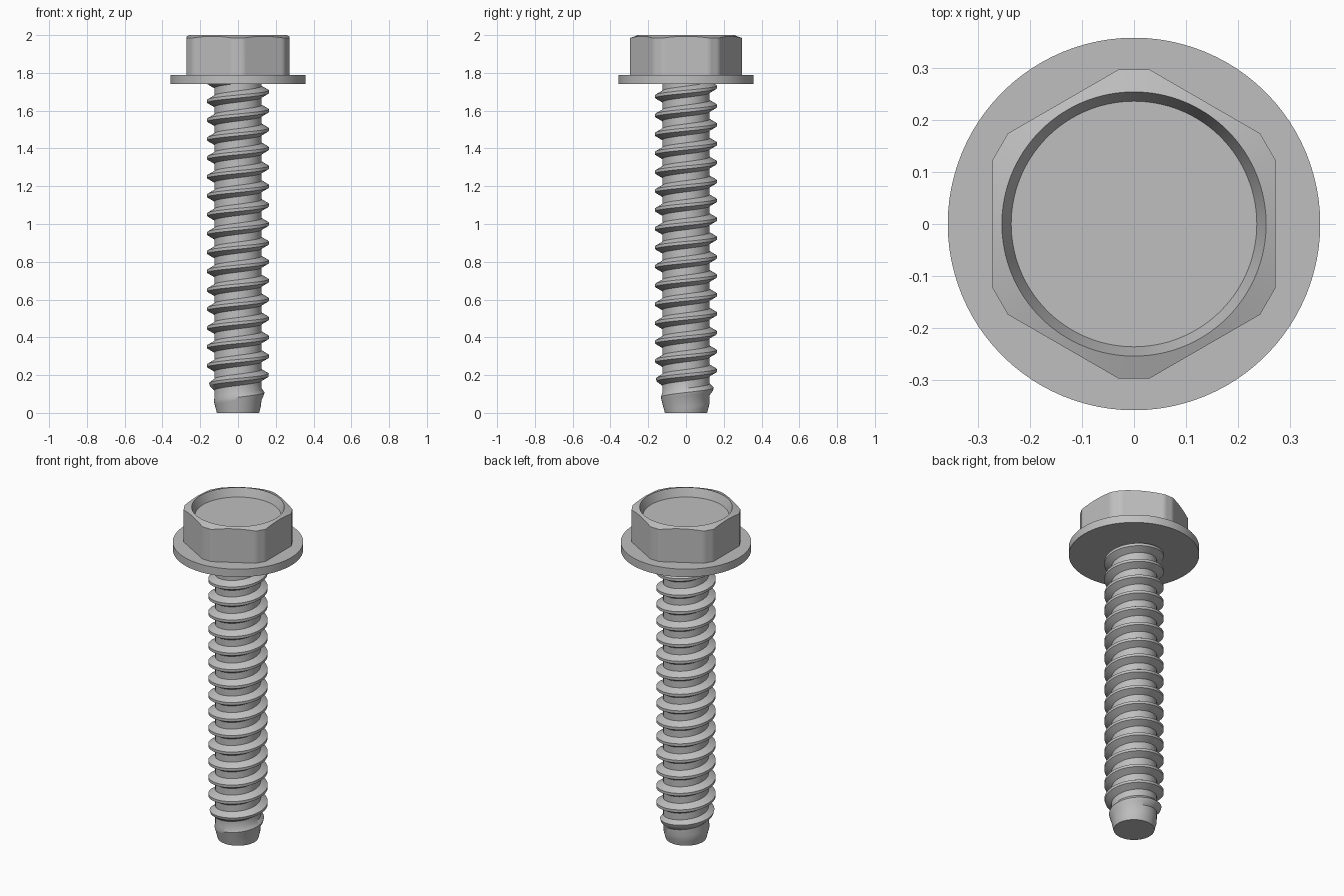
import bpy
import bmesh
from math import pi, cos, sin, tan, atan, radians

cube = bpy.data.objects.get("Cube")
if cube:
    bpy.data.objects.remove(cube, do_unlink=True)

steel = bpy.data.materials.new("grey steel")
steel.use_nodes = True
GREY = (0.52, 0.52, 0.52, 1)
steel.diffuse_color = GREY
steel.node_tree.nodes["Principled BSDF"].inputs["Base Color"].default_value = GREY


def finish(name, bm):
    """Turn a bmesh into a shaded, coloured object."""
    bmesh.ops.remove_doubles(bm, verts=bm.verts, dist=1e-5)
    bmesh.ops.dissolve_degenerate(bm, edges=bm.edges, dist=1e-6)
    bmesh.ops.recalc_face_normals(bm, faces=bm.faces)
    mesh = bpy.data.meshes.new(name)
    bm.to_mesh(mesh)
    bm.free()
    mesh.materials.append(steel)
    obj = bpy.data.objects.new(name, mesh)
    bpy.context.collection.objects.link(obj)
    bpy.ops.object.select_all(action='DESELECT')
    obj.select_set(True)
    bpy.context.view_layer.objects.active = obj
    bpy.ops.object.shade_smooth_by_angle(angle=radians(35))
    return obj


def loft(bm, rows, closed=True):
    """Skin quads between successive rows of points."""
    rows = [[bm.verts.new(p) for p in row] for row in rows]
    n = len(rows[0])
    for a, b in zip(rows, rows[1:]):
        for i in range(n if closed else n - 1):
            j = (i + 1) % n
            bm.faces.new((a[i], a[j], b[j], b[i]))
    return rows


def polar(radius, angle, z):
    return (radius * cos(angle), radius * sin(angle), z)


def span(a, b, n):
    return [a + (b - a) * i / n for i in range(n)]


# Hex head: trimmed corners, conical top chamfer, shallow dished recess
APOTHEM, CORNER, RIM = 0.272, 0.297, 0.254
TOP, SEAT = 2.0, 1.785
cut = atan((APOTHEM / cos(pi / 6) - CORNER) * tan(pi / 3) / CORNER)
sector = span(-pi / 6, -cut, 9) + span(-cut, cut, 4) + span(cut, pi / 6, 9)
outline = []
for side in range(6):
    for off in sector:
        r = min(CORNER / cos(off), APOTHEM / cos(pi / 6 - abs(off)))
        outline.append((r, pi / 2 + side * pi / 3 + off))

bm = bmesh.new()
head = loft(bm, [
    [polar(r, a, SEAT) for r, a in outline],
    [polar(r, a, TOP - 0.35 * (r - RIM)) for r, a in outline],
    [polar(RIM, a, TOP) for r, a in outline],
    [polar(0.236, a, TOP - 0.05) for r, a in outline],
])
bm.faces.new(head[0])
bm.faces.new(head[-1])
finish("hex_head", bm)

# Flange under the head
bm = bmesh.new()
ring = [2 * pi * i / 96 for i in range(96)]
flange = loft(bm, [[polar(0.358, a, z) for a in ring] for z in (1.742, 1.79)])
bm.faces.new(flange[0])
bm.faces.new(flange[1])
finish("flange", bm)

# Threaded shank: right-hand helical rows, trimmed by the tapered point
PITCH, CREST, ROOT, SHANK_TOP = 0.1, 0.163, 0.125, 1.76
STEPS = 64
profile = [(-0.03, ROOT), (-0.008, CREST), (0.008, CREST), (0.03, ROOT)]
rows = []
for turn in range(-2, 19):
    for offset, radius in profile:
        row = []
        for i in range(STEPS + 1):
            z = PITCH * (turn + i / STEPS) + offset
            z = min(max(z, 0), SHANK_TOP)
            r = min(radius, 0.112 + 0.26 * z)
            row.append(polar(r, 2 * pi * i / STEPS, z))
        rows.append(row)

bm = bmesh.new()
loft(bm, rows, closed=False)
bmesh.ops.remove_doubles(bm, verts=bm.verts, dist=1e-5)
bmesh.ops.dissolve_degenerate(bm, edges=bm.edges, dist=1e-6)
# Flat end of the point
tip = [polar(0.112, 2 * pi * i / STEPS, 0) for i in range(STEPS)]
bm.faces.new([bm.verts.new(p) for p in tip])
finish("threaded_shank", bm)
